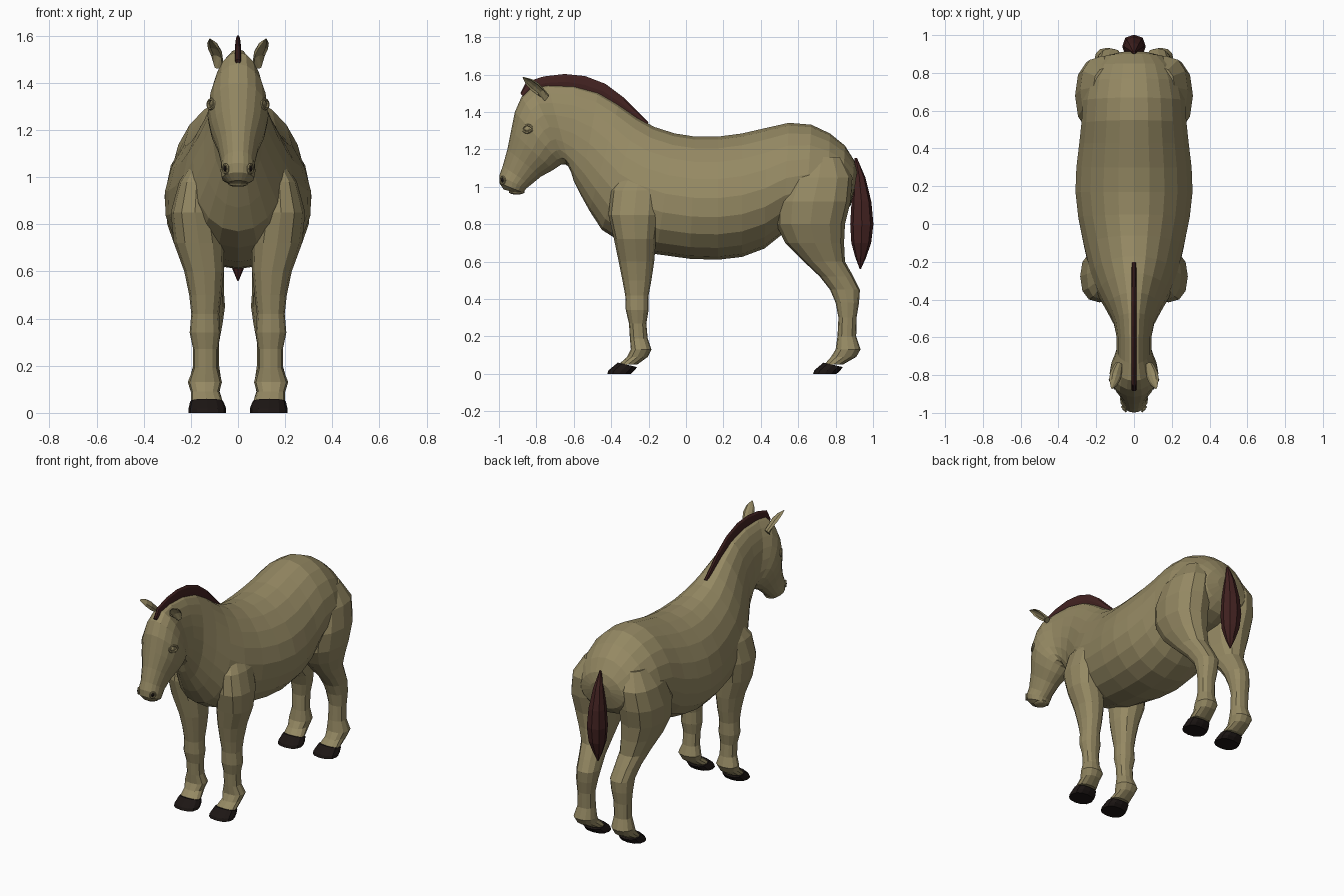
import bpy, bmesh, math
from mathutils import Vector


def material(name, rgb):
    m = bpy.data.materials.new(name)
    m.diffuse_color = (*rgb, 1)
    return m


COAT = material("coat", (0.30, 0.25, 0.125))
HAIR = material("dark_hair", (0.055, 0.016, 0.015))
HOOF = material("hoof_black", (0.012, 0.008, 0.007))


def loft(name, rings, mat, mirror=False):
    """Skin a list of equal-length vertex rings and cap both ends."""
    bm = bmesh.new()
    rows = [[bm.verts.new(p) for p in r] for r in rings]
    n = len(rows[0])
    for a, b in zip(rows, rows[1:]):
        for i in range(n):
            j = (i + 1) % n
            bm.faces.new((a[i], a[j], b[j], b[i]))
    bm.faces.new(rows[0])
    bm.faces.new(rows[-1])
    bmesh.ops.recalc_face_normals(bm, faces=bm.faces)
    me = bpy.data.meshes.new(name)
    bm.to_mesh(me)
    bm.free()
    me.materials.append(mat)
    ob = bpy.data.objects.new(name, me)
    bpy.context.collection.objects.link(ob)
    if mirror:
        ob.modifiers.new("mirror", 'MIRROR')
    return ob


def profile_ring(yt, zt, yb, zb, w, k=0.0, n=20):
    """Egg-shaped ring spanning a top and a bottom profile point."""
    pts = []
    for i in range(n):
        t = 2 * math.pi * i / n
        u = (1 - math.cos(t)) / 2
        x = w * math.sin(t) * (1 - k * math.cos(t))
        pts.append(Vector((x, yt + (yb - yt) * u, zt + (zb - zt) * u)))
    return pts


def leg_ring(z, y0, y1, x0, x1, tilt=0.0, n=12):
    """Slightly squared horizontal ring; tilt raises its front edge."""
    pts = []
    for i in range(n):
        t = 2 * math.pi * i / n
        c, s = math.cos(t), math.sin(t)
        c = math.copysign(abs(c) ** 0.85, c)
        s = math.copysign(abs(s) ** 0.85, s)
        pts.append(Vector(((x0 + x1) / 2 + c * (x1 - x0) / 2,
                           (y0 + y1) / 2 + s * (y1 - y0) / 2, z - s * tilt)))
    return pts


# Head, neck and trunk in one skin
head = [
    (-0.975, 0.985, -0.89, 0.965, 0.042), (-0.998, 1.02, -0.87, 0.968, 0.068),
    (-0.998, 1.06, -0.855, 0.99, 0.074), (-0.98, 1.11, -0.83, 1.01, 0.071),
    (-0.955, 1.2, -0.775, 1.055, 0.087), (-0.935, 1.3, -0.71, 1.09, 0.115),
    (-0.915, 1.4, -0.665, 1.12, 0.129), (-0.88, 1.48, -0.645, 1.12, 0.123),
    (-0.83, 1.53, -0.63, 1.11, 0.11)]
trunk = [
    (-0.74, 1.545, -0.615, 1.08, 0.092), (-0.6, 1.54, -0.6, 1.03, 0.092),
    (-0.47, 1.505, -0.565, 0.96, 0.107), (-0.36, 1.44, -0.515, 0.87, 0.145),
    (-0.26, 1.37, -0.45, 0.77, 0.19), (-0.17, 1.32, -0.34, 0.70, 0.23),
    (-0.06, 1.285, -0.16, 0.64, 0.265), (0.05, 1.268, 0.02, 0.615, 0.295),
    (0.17, 1.268, 0.17, 0.61, 0.31), (0.30, 1.285, 0.30, 0.625, 0.305),
    (0.43, 1.315, 0.42, 0.67, 0.29), (0.55, 1.342, 0.52, 0.75, 0.278),
    (0.67, 1.332, 0.64, 0.80, 0.27), (0.77, 1.285, 0.75, 0.82, 0.247),
    (0.85, 1.22, 0.83, 0.85, 0.212), (0.90, 1.14, 0.88, 0.90, 0.155),
    (0.915, 1.08, 0.90, 0.98, 0.075)]
loft("body", [profile_ring(*r) for r in head] +
     [profile_ring(*r, k=0.14) for r in trunk], COAT)

# Legs: z, back-to-front extent, inner-to-outer extent
front_leg = [
    (1.08, -0.33, -0.15, 0.10, 0.185), (0.98, -0.40, -0.13, 0.10, 0.25),
    (0.85, -0.415, -0.14, 0.08, 0.285), (0.72, -0.385, -0.16, 0.06, 0.272),
    (0.60, -0.36, -0.17, 0.06, 0.228), (0.50, -0.34, -0.185, 0.07, 0.207),
    (0.42, -0.325, -0.20, 0.08, 0.198), (0.34, -0.322, -0.20, 0.075, 0.205),
    (0.27, -0.305, -0.212, 0.085, 0.19), (0.19, -0.30, -0.205, 0.085, 0.19),
    (0.13, -0.295, -0.185, 0.068, 0.213), (0.09, -0.315, -0.205, 0.08, 0.2),
    (0.05, -0.36, -0.26, 0.065, 0.2)]
hind_leg = [
    (1.16, 0.62, 0.83, 0.06, 0.215), (1.05, 0.53, 0.89, 0.05, 0.285),
    (0.92, 0.48, 0.88, 0.04, 0.312), (0.80, 0.48, 0.85, 0.04, 0.30),
    (0.70, 0.53, 0.845, 0.05, 0.265), (0.60, 0.63, 0.85, 0.06, 0.225),
    (0.52, 0.715, 0.895, 0.06, 0.205), (0.45, 0.77, 0.93, 0.055, 0.195),
    (0.38, 0.80, 0.925, 0.065, 0.195), (0.30, 0.815, 0.912, 0.08, 0.19),
    (0.20, 0.81, 0.91, 0.08, 0.19), (0.13, 0.80, 0.933, 0.07, 0.21),
    (0.09, 0.775, 0.91, 0.078, 0.2), (0.05, 0.74, 0.84, 0.065, 0.2)]
loft("front_legs", [leg_ring(*r) for r in front_leg], COAT, True)
loft("hind_legs", [leg_ring(*r) for r in hind_leg], COAT, True)

# Hooves
hoof = [(0.0, -0.42, -0.295, 0.05, 0.21), (0.018, -0.415, -0.275, 0.05, 0.21),
        (0.048, -0.365, -0.262, 0.062, 0.203, 0.012)]
for name, dy in (("front_hooves", 0.0), ("hind_hooves", 1.1)):
    loft(name, [leg_ring(r[0], r[1] + dy, r[2] + dy, *r[3:]) for r in hoof], HOOF, True)

# Upright mane along the crest
mane = [(-0.885, 1.50, -0.87, 1.48), (-0.855, 1.56, -0.82, 1.50),
        (-0.76, 1.59, -0.74, 1.52), (-0.65, 1.603, -0.63, 1.52),
        (-0.54, 1.592, -0.55, 1.50), (-0.43, 1.55, -0.45, 1.47),
        (-0.33, 1.475, -0.35, 1.41), (-0.20, 1.345, -0.22, 1.32)]
loft("mane", [profile_ring(*r, w=0.012, n=8) for r in mane], HAIR)

# Spindle-shaped tail: z, centre y, radius
tail = [(1.155, 0.908, 0.006), (1.05, 0.927, 0.032), (0.92, 0.938, 0.053),
        (0.80, 0.94, 0.062), (0.70, 0.937, 0.053), (0.62, 0.934, 0.028),
        (0.56, 0.932, 0.003)]
loft("tail", [leg_ring(z, y - r, y + r, -r, r, n=8) for z, y, r in tail], HAIR)

# Cupped ears, hollow side facing forward and outward
base, tip = Vector((0.082, -0.745, 1.475)), Vector((0.119, -0.872, 1.585))
d = (tip - base).normalized()
f = Vector((0.6, -0.6, -0.3))
f = (f - d * f.dot(d)).normalized()
s = d.cross(f)
rings = []
for u, r in ((0, 0.02), (0.25, 0.03), (0.5, 0.036), (0.75, 0.028), (0.92, 0.012), (1, 0.003)):
    ring = []
    for i in range(10):
        t = 2 * math.pi * i / 10
        depth = math.sin(t) * (-0.45 if math.sin(t) > 0 else 0.8)
        if u == 0:
            depth = math.sin(t)
        ring.append(base.lerp(tip, u) + r * (math.cos(t) * s + depth * f))
    rings.append(ring)
loft("ears", rings, COAT, True)


def blob(name, loc, scale, mat, mirror=True):
    """Small ellipsoid made of stacked rings."""
    rr = []
    for i in range(1, 8):
        a = math.pi * i / 8
        r = math.sin(a)
        rr.append([Vector((loc[0] + scale[0] * r * math.cos(t * math.pi / 5),
                           loc[1] + scale[1] * r * math.sin(t * math.pi / 5),
                           loc[2] + scale[2] * math.cos(a))) for t in range(10)])
    return loft(name, rr, mat, mirror)


def rim(name, loc, normal, a, b, thick):
    """Oval rim lying on the skin (eyelids, nostril edges)."""
    nrm = Vector(normal).normalized()
    side = Vector((0, 0, 1)).cross(nrm).normalized()
    up = nrm.cross(side)
    rr = []
    for i in range(13):
        t = 2 * math.pi * i / 12
        out = side * math.cos(t) * a + up * math.sin(t) * b
        o = out.normalized()
        rr.append([Vector(loc) + out + thick * (o * math.cos(q) + nrm * math.sin(q))
                   for q in (k * math.pi / 3 for k in range(6))])
    return loft(name, rr, COAT, True)


# Eyes, nostrils and lower lip
blob("eyes", (0.106, -0.845, 1.31), (0.014, 0.022, 0.017), COAT)
rim("eyelids", (0.113, -0.847, 1.31), (0.85, -0.5, 0.1), 0.028, 0.02, 0.007)
blob("nostrils", (0.05, -0.977, 1.035), (0.012, 0.012, 0.013), HOOF)
rim("nostril_rims", (0.053, -0.98, 1.035), (0.75, -0.65, 0.0), 0.015, 0.018, 0.006)
blob("lower_lip", (0, -0.905, 0.972), (0.042, 0.045, 0.014), COAT, False)
